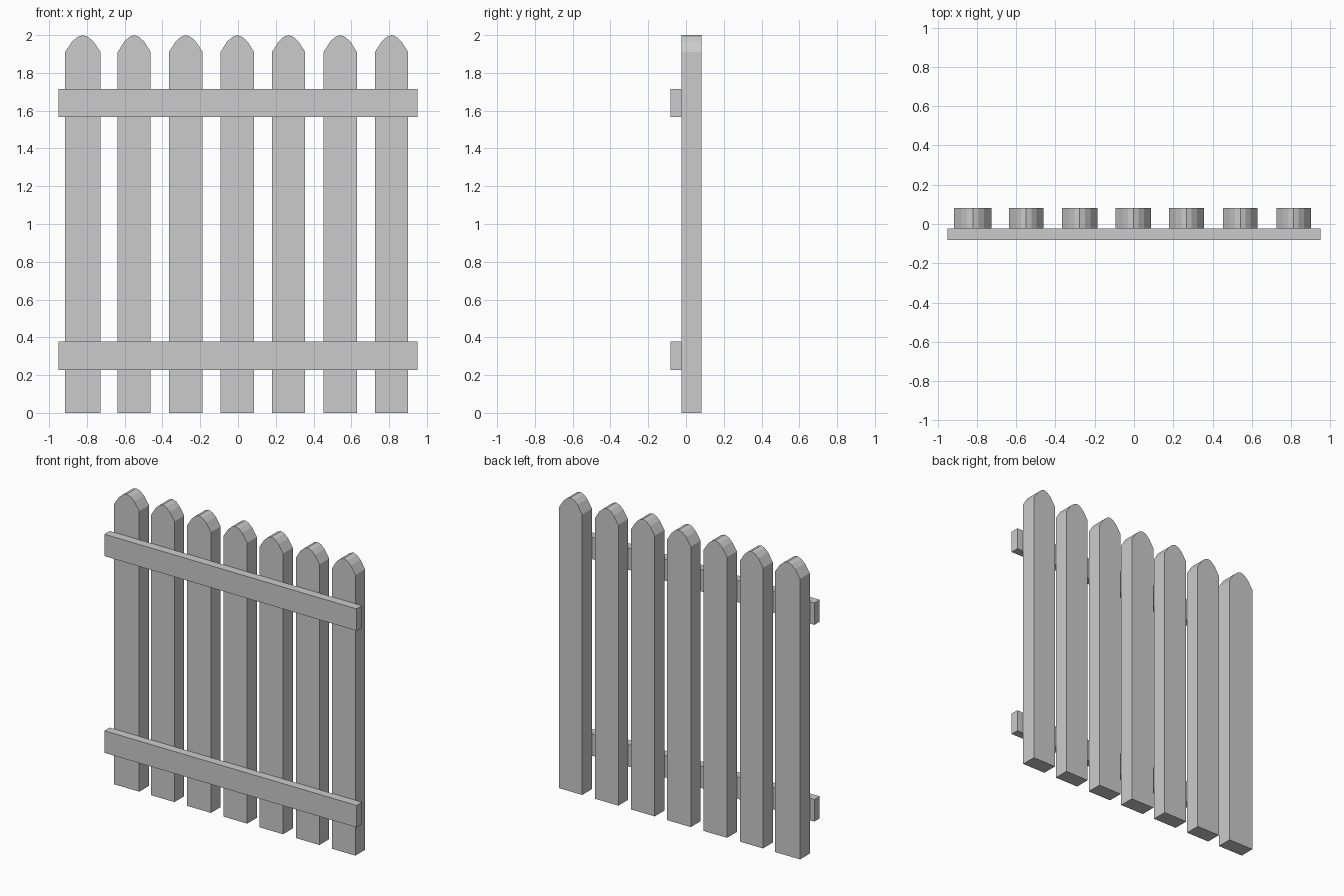
import bpy, bmesh

if "Cube" in bpy.data.objects:
    bpy.data.objects.remove(bpy.data.objects["Cube"])

Y_BACK, Y_JOIN, Y_FRONT = 0.081, -0.024, -0.081


def prism(name, outline, y0, y1):
    """Extrude an x-z outline from y0 back to y1."""
    bm = bmesh.new()
    face = bm.faces.new([bm.verts.new((x, y0, z)) for x, z in outline])
    ext = bmesh.ops.extrude_face_region(bm, geom=[face])
    verts = [v for v in ext["geom"] if isinstance(v, bmesh.types.BMVert)]
    bmesh.ops.translate(bm, verts=verts, vec=(0, y1 - y0, 0))
    bmesh.ops.recalc_face_normals(bm, faces=bm.faces)
    mesh = bpy.data.meshes.new(name)
    bm.to_mesh(mesh)
    bm.free()
    obj = bpy.data.objects.new(name, mesh)
    bpy.context.collection.objects.link(obj)
    return obj


# Pickets: slightly uneven widths, faceted rounded tops
spans = [(-0.916, -0.727), (-0.637, -0.462), (-0.366, -0.187), (-0.093, 0.086),
         (0.179, 0.356), (0.453, 0.63), (0.725, 0.901)]
half_top = [(1.0, 1.91), (0.6, 1.966), (0.3, 1.99)]
for i, (x0, x1) in enumerate(spans):
    c, h = (x0 + x1) / 2, (x1 - x0) / 2
    right = [(c + h * t, z) for t, z in half_top]
    left = [(c - h * t, z) for t, z in reversed(half_top)]
    prism(f"picket_{i + 1}", [(x0, 0), (x1, 0)] + right + [(c, 2.0)] + left,
          Y_JOIN, Y_BACK)

# Horizontal rails across the front
for name, z0, z1 in (("lower_rail", 0.227, 0.377), ("upper_rail", 1.566, 1.715)):
    prism(name, [(-0.95, z0), (0.95, z0), (0.95, z1), (-0.95, z1)], Y_FRONT, Y_JOIN)
